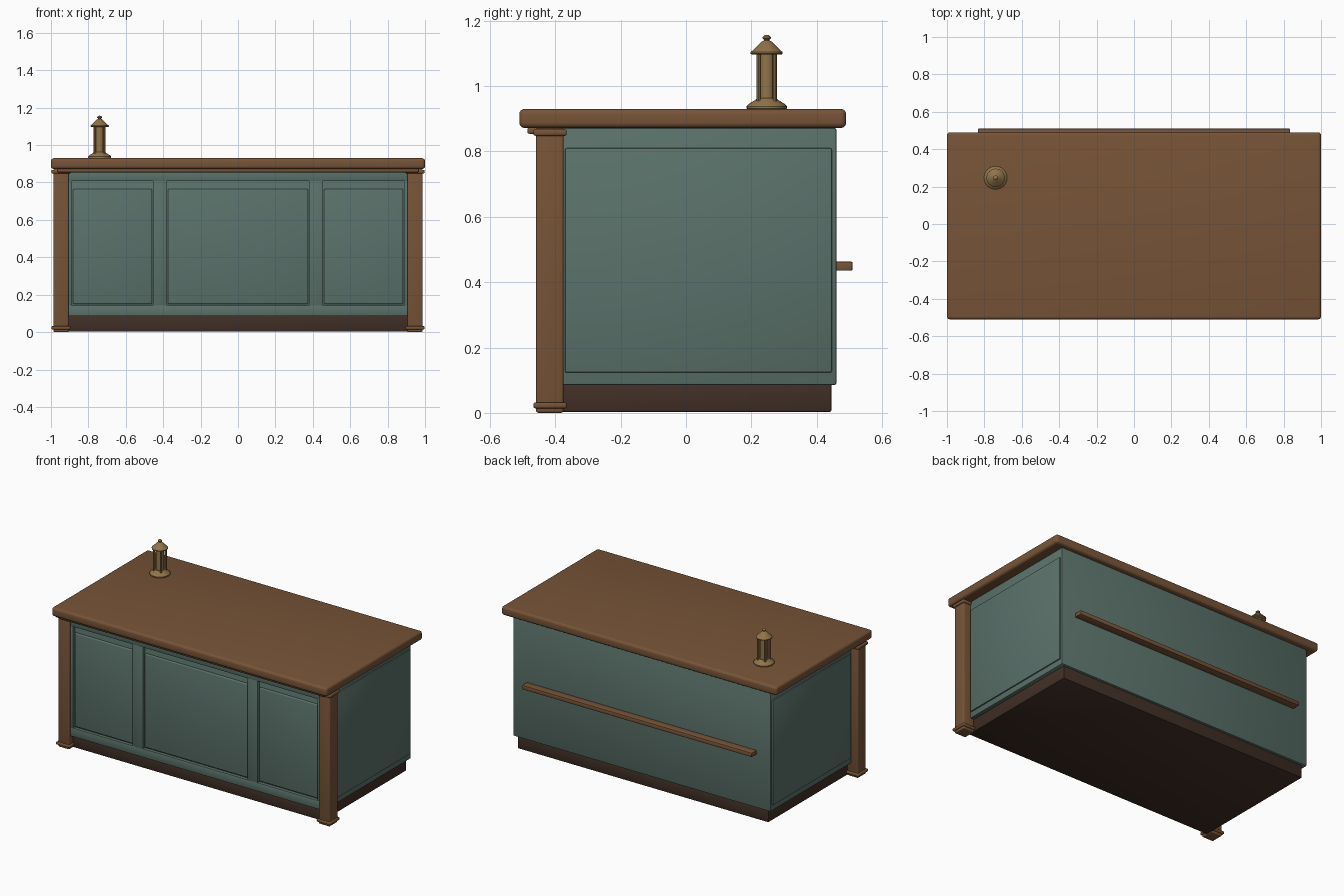
import bpy, math

if "Cube" in bpy.data.objects:
    bpy.data.objects.remove(bpy.data.objects["Cube"])


def material(name, rgb):
    m = bpy.data.materials.new(name)
    m.diffuse_color = (*rgb, 1)
    m.use_nodes = True
    m.node_tree.nodes["Principled BSDF"].inputs["Base Color"].default_value = m.diffuse_color
    return m


WOOD = material("warm wood", (0.185, 0.088, 0.039))
TEAL = material("teal paint", (0.105, 0.168, 0.147))
DARK = material("dark brown", (0.052, 0.028, 0.019))
BRASS = material("aged brass", (0.285, 0.175, 0.068))


def finish(ob, name, mat):
    ob.name = name
    ob.data.materials.append(mat)
    bpy.context.view_layer.objects.active = ob
    bpy.ops.object.shade_smooth_by_angle(angle=math.radians(35))
    return ob


def box(name, x, y, z, mat, bevel=0.004, segments=2):
    """Rounded box given by its (min, max) range on each axis."""
    ranges = (x, y, z)
    bpy.ops.mesh.primitive_cube_add(size=1, location=[(a + b) / 2 for a, b in ranges])
    ob = bpy.context.object
    ob.scale = [b - a for a, b in ranges]
    bpy.ops.object.transform_apply(location=False, rotation=False, scale=True)
    if bevel:
        mod = ob.modifiers.new("rounding", 'BEVEL')
        mod.width, mod.segments = bevel, segments
        bpy.ops.object.modifier_apply(modifier=mod.name)
    return finish(ob, name, mat)


def lathe(name, profile, centre, mat, sides=24):
    """Solid of revolution from (radius, height) points."""
    verts, faces = [], []
    for r, h in profile:
        for i in range(sides):
            a = math.tau * i / sides
            verts.append((r * math.cos(a), r * math.sin(a), h))
    for k in range(len(profile) - 1):
        for i in range(sides):
            j = (i + 1) % sides
            faces.append((k * sides + i, k * sides + j,
                          (k + 1) * sides + j, (k + 1) * sides + i))
    faces.append(tuple(reversed(range(sides))))
    faces.append(tuple(range((len(profile) - 1) * sides, len(profile) * sides)))
    me = bpy.data.meshes.new(name)
    me.from_pydata(verts, [], faces)
    ob = bpy.data.objects.new(name, me)
    ob.location = (*centre, 0)
    bpy.context.collection.objects.link(ob)
    bpy.ops.object.select_all(action='DESELECT')
    ob.select_set(True)
    return finish(ob, name, mat)


# Plinth, cabinet body and countertop
box("plinth", (-0.91, 0.91), (-0.42, 0.445), (0.003, 0.09), DARK, 0.005)
box("cabinet_body", (-0.935, 0.935), (-0.425, 0.46), (0.085, 0.872), TEAL, 0.006)
box("countertop", (-1, 1), (-0.51, 0.49), (0.872, 0.93), WOOD, 0.016, 4)
box("top_moulding", (-0.965, 0.965), (-0.485, -0.42), (0.854, 0.874), WOOD, 0.006, 3)

# Front frame of rails and stiles
FRONT = (-0.445, -0.42)
box("top_rail", (-0.92, 0.92), FRONT, (0.807, 0.87), TEAL)
box("bottom_rail", (-0.92, 0.92), FRONT, (0.085, 0.143), TEAL)
for side in (-1, 1):
    for name, a, b in (("outer_stile", 0.887, 0.92), ("inner_stile", 0.379, 0.455)):
        box(name, sorted((side * a, side * b)), FRONT, (0.14, 0.81), TEAL, 0.003)

# Raised front panels, leaving a gap under the top rail
for a, b in ((-0.883, -0.459), (-0.375, 0.375), (0.459, 0.883)):
    box("front_panel", (a, b), (-0.437, -0.42), (0.15, 0.765), TEAL, 0.007, 3)

for side in (-1, 1):
    # Side panels
    box("side_panel", sorted((side * 0.93, side * 0.943)), (-0.37, 0.446),
        (0.123, 0.81), TEAL, 0.005)
    # Corner posts with a collar at each end
    box("corner_post", sorted((side * 0.905, side * 0.987)), (-0.459, -0.375),
        (0, 0.872), WOOD, 0.007, 3)
    collar = sorted((side * 0.896, side * 0.997))
    box("post_foot", collar, (-0.467, -0.365), (0.014, 0.032), WOOD, 0.006, 3)
    box("post_capital", collar, (-0.467, -0.365), (0.848, 0.868), WOOD, 0.006, 3)

# Rail on the back
box("back_rail", (-0.835, 0.835), (0.455, 0.51), (0.435, 0.463), WOOD, 0.005)

# Small lantern on the countertop
CX, CY = -0.74, 0.247
lathe("lantern_base", [(0.058, 0.928), (0.062, 0.932), (0.062, 0.938), (0.057, 0.944),
                       (0.036, 0.957), (0.03, 0.963)], (CX, CY), BRASS)
lathe("lantern_core", [(0.024, 0.955), (0.024, 1.105)], (CX, CY), BRASS)
for sx in (-1, 1):
    for sy in (-1, 1):
        lathe("lantern_rod", [(0.007, 0.955), (0.007, 1.105)],
              (CX + sx * 0.025, CY + sy * 0.025), BRASS, 10)
lathe("lantern_roof", [(0.044, 1.096), (0.049, 1.099), (0.049, 1.104), (0.043, 1.109),
                       (0.016, 1.136), (0.008, 1.14), (0.008, 1.142), (0.013, 1.146),
                       (0.013, 1.15), (0.008, 1.155), (0.002, 1.157)], (CX, CY), BRASS)
